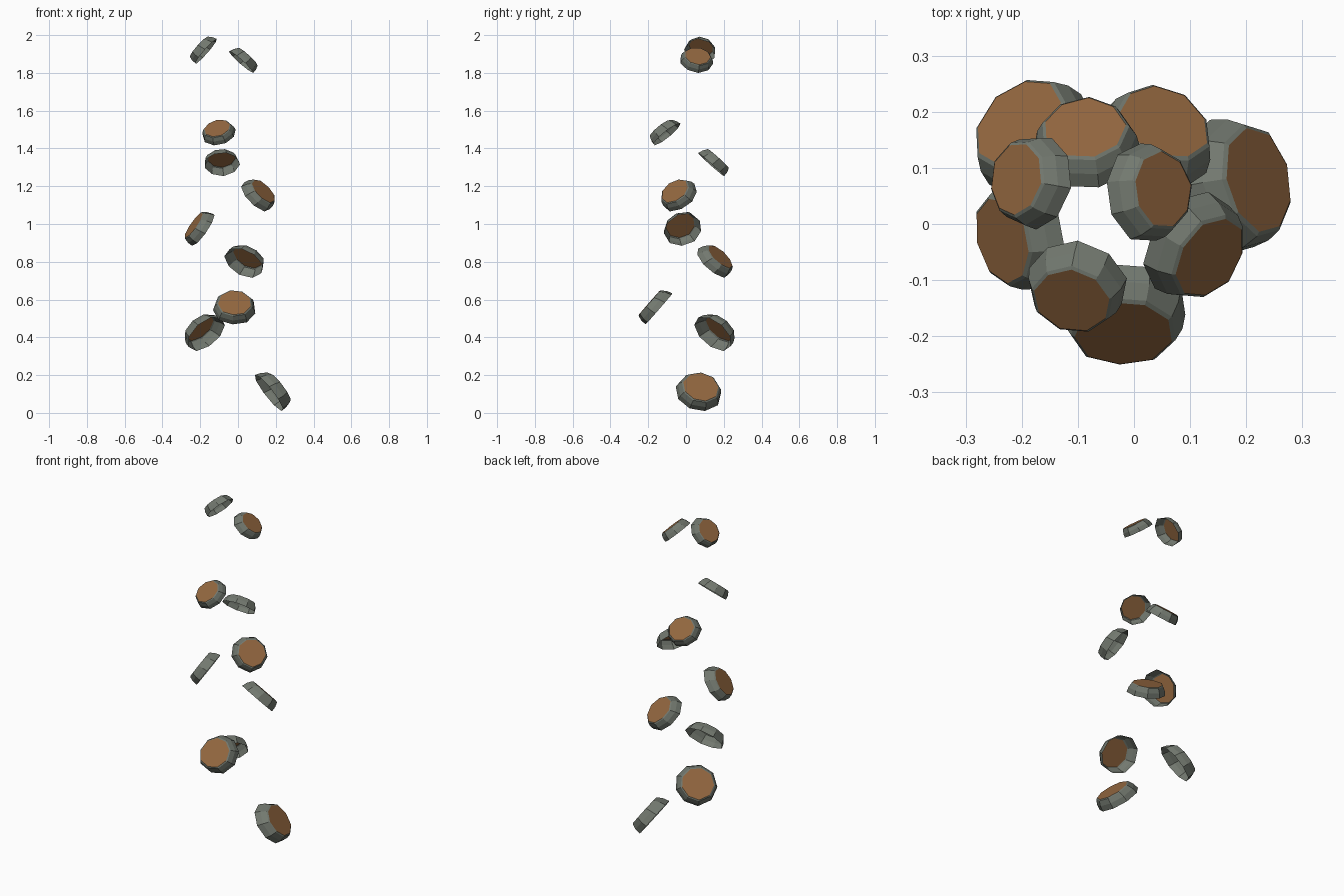
import bpy, math, random
from mathutils import Vector

if "Cube" in bpy.data.objects:
    bpy.data.objects.remove(bpy.data.objects["Cube"])

random.seed(4)
SIDES = 9


def material(name, rgb):
    m = bpy.data.materials.new(name)
    m.diffuse_color = (*rgb, 1)
    m.use_nodes = True
    m.node_tree.nodes["Principled BSDF"].inputs["Base Color"].default_value = m.diffuse_color
    return m


BARK = material("grey_bark", (0.17, 0.19, 0.16))
WOOD = material("cut_wood_brown", (0.29, 0.135, 0.05))

# profile rings: (depth fraction, radius fraction)
RINGS = [(0, 1.0), (0.5, 0.95), (0.93, 0.83), (1.0, 0.77)]


def knot(name, base, azimuth, elevation, radius):
    """Open-backed, faceted stub with bark sides and a wooden end."""
    a, e = math.radians(azimuth), math.radians(elevation)
    out = Vector((math.cos(e) * math.cos(a), math.cos(e) * math.sin(a), math.sin(e)))
    side = Vector((-math.sin(a), math.cos(a), 0))
    up = out.cross(side)
    base, depth = Vector(base), 0.54 * radius
    wobble = [random.uniform(0.96, 1.04) for _ in range(SIDES)]
    start = random.uniform(0, math.tau)
    verts, faces = [], []
    for d, r in RINGS:
        centre = base + out * depth * d - up * radius * 0.09 * d
        for i in range(SIDES):
            t = start + math.tau * i / SIDES
            verts.append(centre + (side * math.cos(t) + up * math.sin(t)) * radius * r * wobble[i])
    for k in range(len(RINGS) - 1):
        for i in range(SIDES):
            j = (i + 1) % SIDES
            faces.append((k * SIDES + i, k * SIDES + j, (k + 1) * SIDES + j, (k + 1) * SIDES + i))
    last = (len(RINGS) - 1) * SIDES
    faces.append(tuple(range(last, last + SIDES)))
    if up.dot(side.cross(up).cross(side)) < 0 or side.cross(up).dot(out) < 0:
        faces = [f[::-1] for f in faces]
    mesh = bpy.data.meshes.new(name)
    mesh.from_pydata(verts, [], faces)
    mesh.materials.append(BARK)
    mesh.materials.append(WOOD)
    # rim bevel and end cap are wood
    for p in mesh.polygons:
        p.material_index = 1 if p.index >= 2 * SIDES + SIDES * (len(RINGS) - 3) - 0 and p.index >= 2 * SIDES else 0
    mesh.update()
    bpy.context.collection.objects.link(bpy.data.objects.new(name, mesh))


# knots spiralling upward: base centre, facing angle, upward tilt, radius
KNOTS = [
    ((0.164, 0.063, 0.106), 13, 37, 0.123),
    ((-0.165, 0.144, 0.42), 135, 40, 0.117),
    ((-0.018, -0.143, 0.55), 271, 41, 0.112),
    ((0.03, 0.14, 0.794), 60, 44, 0.107),
    ((-0.185, -0.015, 0.97), 195, 34, 0.104),
    ((0.096, -0.032, 1.146), 325, 40, 0.102),
    ((-0.085, 0.13, 1.317), 94, 48, 0.094),
    ((-0.098, -0.10, 1.476), 252, 50, 0.09),
    ((0.014, 0.055, 1.86), 10, 48, 0.087),
    ((-0.17, 0.073, 1.913), 170, 41, 0.087),
]
for n, k in enumerate(KNOTS, 1):
    knot(f"branch_knot_{n}", *k)
